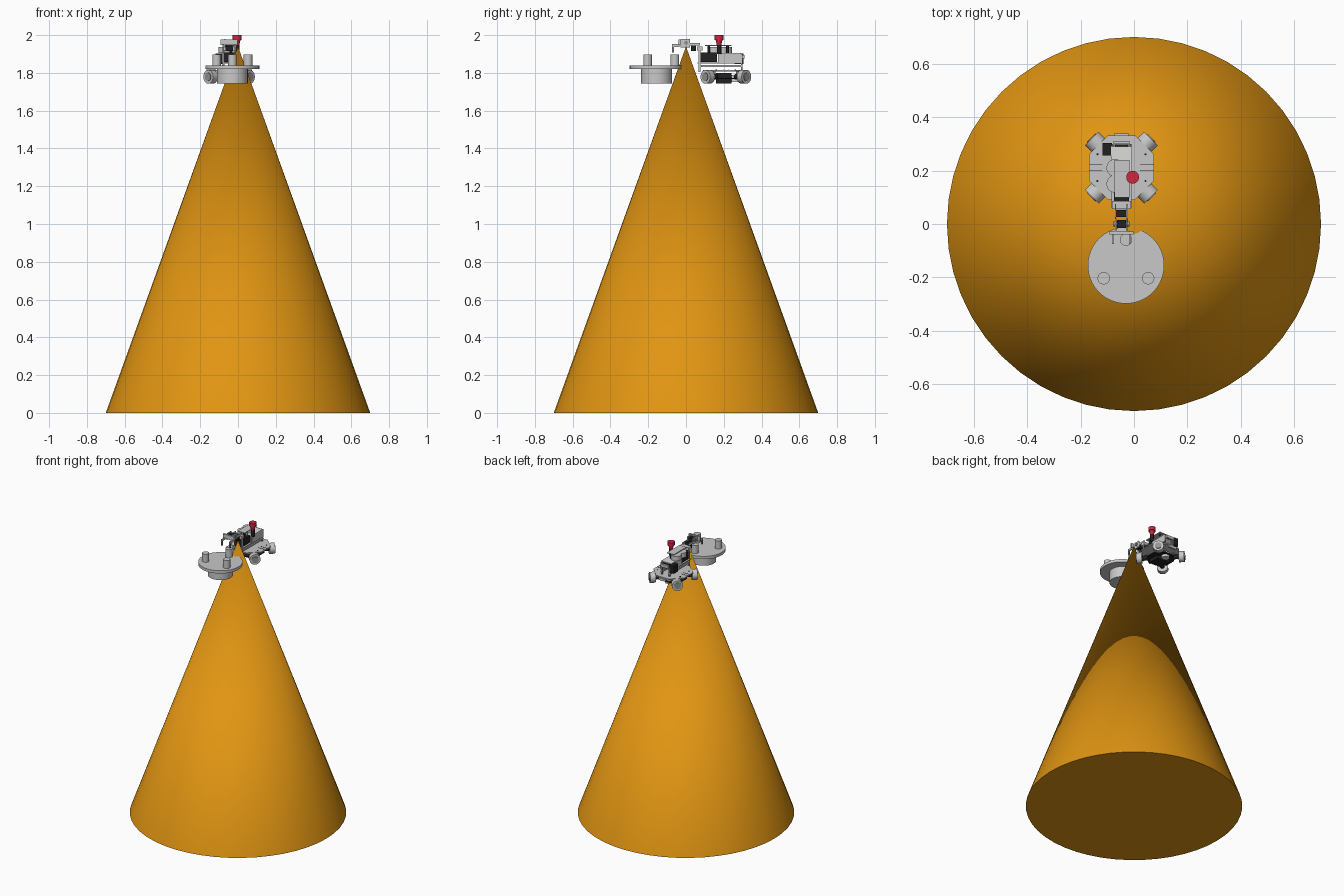
import bpy, math
from mathutils import Vector

if "Cube" in bpy.data.objects:
    bpy.data.objects.remove(bpy.data.objects["Cube"], do_unlink=True)


def material(name, r, g, b):
    m = bpy.data.materials.new(name)
    m.use_nodes = True
    m.diffuse_color = (r, g, b, 1)
    m.node_tree.nodes["Principled BSDF"].inputs["Base Color"].default_value = (r, g, b, 1)
    return m


ORANGE = material("orange", 0.75, 0.30, 0.006)
GREY = material("light grey", 0.58, 0.58, 0.58)
WHITE = material("off white", 0.72, 0.72, 0.70)
STEEL = material("mid grey", 0.30, 0.30, 0.31)
BLACK = material("black", 0.015, 0.015, 0.015)
RED = material("red", 0.62, 0.02, 0.05)


def finish(name, mat, smooth=False):
    ob = bpy.context.object
    ob.name = name
    ob.data.materials.append(mat)
    if smooth:
        bpy.ops.object.shade_smooth_by_angle(angle=math.radians(35))
    return ob


def box(name, mat, centre, size, spin=0):
    """Box given by its centre and full size."""
    bpy.ops.mesh.primitive_cube_add(size=1, location=centre, rotation=(0, 0, spin))
    bpy.context.object.scale = size
    bpy.ops.object.transform_apply(location=False, rotation=False, scale=True)
    return finish(name, mat)


def rod(name, mat, start, end, r1, r2=None, sides=32):
    """Cylinder or cone frustum between two points."""
    a, b = Vector(start), Vector(end)
    d = b - a
    bpy.ops.mesh.primitive_cone_add(vertices=sides, radius1=r1, radius2=r1 if r2 is None else r2,
                                    depth=d.length, location=(a + b) / 2,
                                    rotation=d.to_track_quat("Z", "Y").to_euler())
    return finish(name, mat, True)


# Large cone
rod("cone", ORANGE, (0, 0, 0), (0, 0, 1.94), 0.70, 0.0, 48)

# Round platform with a hub below and three pegs
PX, PY = -0.03, -0.155
rod("platform_disc", GREY, (PX, PY, 1.82), (PX, PY, 1.84), 0.143, sides=64)
rod("platform_hub", GREY, (PX, PY, 1.745), (PX, PY, 1.82), 0.082, sides=48)
for i in range(3):
    t = math.radians(90 + 120 * i)
    x, y = PX + 0.096 * math.cos(t), PY + 0.096 * math.sin(t)
    rod("platform_peg", GREY, (x, y, 1.84), (x, y, 1.897), 0.023)

# Robot chassis: eight-sided plates
CX, CY = -0.047, 0.211


def octagon(name, mat, half, z, thick):
    rod_ob = rod(name, mat, (CX, CY, z), (CX, CY, z + thick), half / math.cos(math.pi / 8), sides=8)
    rod_ob.rotation_euler.z += math.pi / 8
    return rod_ob


octagon("upper_deck", GREY, 0.121, 1.808, 0.008)
octagon("lower_deck", BLACK, 0.085, 1.768, 0.006)
box("battery", BLACK, (CX, 0.20, 1.772), (0.10, 0.08, 0.055))
rod("underside_sensor", WHITE, (CX, 0.26, 1.752), (CX, 0.26, 1.79), 0.026)

# Corner wheels, motors and deck posts
for sx in (-1, 1):
    for sy in (-1, 1):
        out = Vector((sx, sy, 0)).normalized()
        c = Vector((CX + sx * 0.098, CY + sy * 0.096, 1.779))
        rod("wheel", GREY, c - out * 0.018, c + out * 0.018, 0.036)
        rod("wheel_cap", STEEL, c + out * 0.018, c + out * 0.022, 0.022)
        rod("wheel_motor", BLACK, c - out * 0.062, c - out * 0.018, 0.015)
        rod("deck_post", STEEL, (CX + sx * 0.055, CY + sy * 0.06, 1.774),
            (CX + sx * 0.055, CY + sy * 0.06, 1.81), 0.006, sides=12)
        box("deck_seam", BLACK, (CX + sx * 0.095, CY + sy * 0.012, 1.8165), (0.05, 0.002, 0.002))
        rod("deck_bolt", BLACK, (CX + sx * 0.09, CY + sy * 0.05, 1.816),
            (CX + sx * 0.09, CY + sy * 0.05, 1.819), 0.004, sides=10)

# Upper body: rails, electronics boxes and brackets
for sx in (-1, 1):
    box("body_rail", GREY, (CX + sx * 0.032, 0.19, 1.836), (0.010, 0.22, 0.012))
    box("body_side", GREY, (CX + sx * 0.036, 0.235, 1.874), (0.006, 0.13, 0.05))
    box("rear_post", STEEL, (CX + sx * 0.03, 0.295, 1.85), (0.008, 0.008, 0.07))
    box("front_post", GREY, (CX + sx * 0.028, 0.072, 1.865), (0.008, 0.012, 0.12))
box("main_controller", BLACK, (CX, 0.115, 1.882), (0.056, 0.10, 0.05))
box("controller_tray", GREY, (CX, 0.15, 1.852), (0.075, 0.18, 0.006))
box("rear_electronics", STEEL, (CX, 0.225, 1.873), (0.062, 0.11, 0.042))
box("rear_cover", WHITE, (CX, 0.225, 1.903), (0.08, 0.13, 0.006))
box("camera_box", BLACK, (-0.10, 0.28, 1.875), (0.036, 0.048, 0.055))
box("rear_bridge", GREY, (CX, 0.305, 1.885), (0.06, 0.012, 0.02))
box("bridge_lens", BLACK, (CX, 0.292, 1.890), (0.05, 0.012, 0.012))
box("bumper", GREY, (CX, 0.332, 1.80), (0.055, 0.012, 0.016))

# Raised top plate with round modules
for y in (0.15, 0.21):
    rod("round_module", GREY, (-0.07, y, 1.905), (-0.07, y, 1.938), 0.033)
box("top_plate", GREY, (-0.045, 0.17, 1.946), (0.055, 0.14, 0.005))
for y in (0.12, 0.22):
    rod("top_plate_post", BLACK, (-0.035, y, 1.90), (-0.035, y, 1.945), 0.007, sides=12)

# Red stop button
rod("button_stem", BLACK, (-0.005, 0.175, 1.90), (-0.005, 0.175, 1.952), 0.012)
rod("button_base", RED, (-0.005, 0.175, 1.948), (-0.005, 0.175, 1.975), 0.012, 0.018)
rod("button_head", RED, (-0.005, 0.175, 1.975), (-0.005, 0.175, 2.0), 0.024)

# Arm reaching forward over the cone tip
box("arm_shoulder", GREY, (CX, 0.072, 1.930), (0.07, 0.030, 0.022))
box("arm_servo", BLACK, (CX, 0.040, 1.935), (0.040, 0.026, 0.040))
for sx in (-1, 1):
    box("arm_link", GREY, (CX + sx * 0.022, 0.035, 1.952), (0.005, 0.08, 0.014))
    box("gripper_finger", GREY, (CX + sx * 0.032, -0.055, 1.945), (0.008, 0.040, 0.014))
    box("gripper_hook", STEEL, (CX + sx * 0.032, -0.068, 1.925), (0.008, 0.010, 0.035))
    box("wrist_bracket", GREY, (CX + sx * 0.021, -0.005, 1.958), (0.005, 0.05, 0.045))
box("wrist_servo", BLACK, (CX, 0.0, 1.955), (0.034, 0.03, 0.038))
box("gripper_bar", GREY, (CX, -0.034, 1.962), (0.09, 0.012, 0.030))
rod("wrist_pivot", STEEL, (CX - 0.03, 0.0, 1.96), (CX + 0.03, 0.0, 1.96), 0.010, sides=16)
